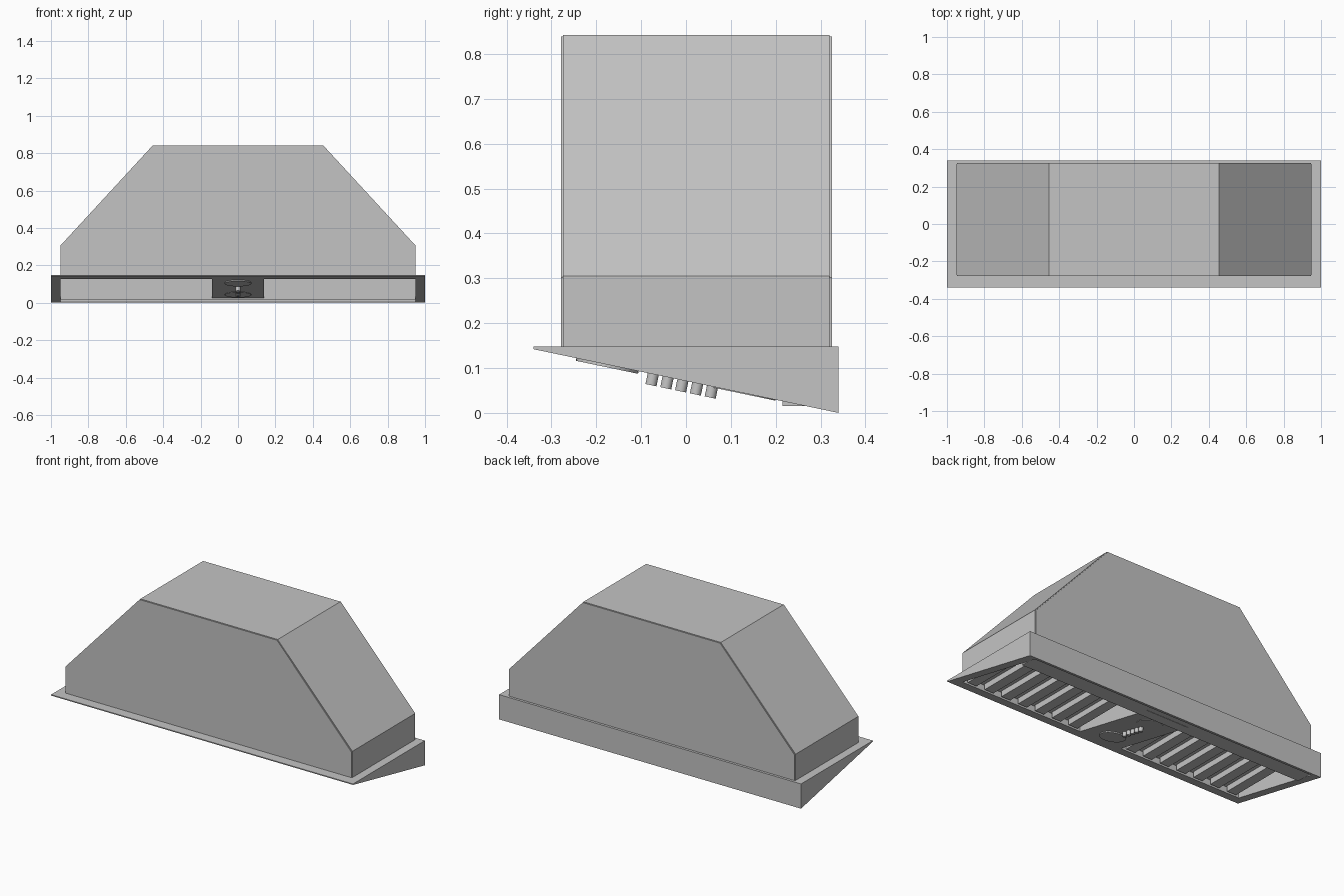
import bpy, bmesh, math
from mathutils import Matrix, Vector

if "Cube" in bpy.data.objects:
    bpy.data.objects.remove(bpy.data.objects["Cube"])

steel = bpy.data.materials.new("brushed_grey")
steel.diffuse_color = (0.55, 0.55, 0.55, 1)
steel.use_nodes = True
steel.node_tree.nodes["Principled BSDF"].inputs["Base Color"].default_value = steel.diffuse_color

X, Y = 1.0, 0.34                 # half size of the rim
IX, IY0, IY1 = 0.95, -0.274, 0.32  # opening inside the rim
RIM_TOP, PAN_Z = 0.148, 0.165
SLOPE = 0.142 / 0.68


def slope_z(y):
    """Height of the slanted underside."""
    return SLOPE * (Y - y)


def make(name, verts, faces):
    bm = bmesh.new()
    vs = [bm.verts.new(v) for v in verts]
    for f in faces:
        bm.faces.new([vs[i] for i in f])
    bmesh.ops.recalc_face_normals(bm, faces=bm.faces)
    return finish(name, bm)


def finish(name, bm):
    me = bpy.data.meshes.new(name)
    bm.to_mesh(me)
    bm.free()
    me.materials.append(steel)
    ob = bpy.data.objects.new(name, me)
    bpy.context.collection.objects.link(ob)
    return ob


def box(name, x0, x1, y0, y1, z0, z1):
    bm = bmesh.new()
    bmesh.ops.create_cube(bm, size=1)
    for v in bm.verts:
        v.co = Vector((x1 if v.co.x > 0 else x0, y1 if v.co.y > 0 else y0, z1 if v.co.z > 0 else z0))
    return finish(name, bm)


def prism(name, profile, y0, y1, caps=True, open_edge=None):
    """Extrude an x-z profile along y."""
    n = len(profile)
    verts = [(x, y, z) for y in (y0, y1) for x, z in profile]
    faces = [(i, (i + 1) % n, (i + 1) % n + n, i + n) for i in range(n) if i != open_edge]
    if caps:
        faces += [tuple(range(n)), tuple(range(n, 2 * n))]
    return make(name, verts, faces)


def disc(name, y, radius, depth, verts, sink=0.0):
    """Cylinder standing out at right angles from the slanted underside."""
    bm = bmesh.new()
    bmesh.ops.create_cone(bm, cap_ends=True, segments=verts, radius1=radius, radius2=radius, depth=depth)
    tilt = Matrix.Rotation(-math.atan(SLOPE), 4, 'X')
    normal = tilt @ Vector((0, 0, -1))
    centre = Vector((0, y, slope_z(y))) + normal * (depth / 2 - sink)
    bmesh.ops.transform(bm, matrix=Matrix.Translation(centre) @ tilt, verts=bm.verts)
    for f in bm.faces:
        f.smooth = len(f.verts) == 4
    for e in bm.edges:
        e.smooth = all(len(f.verts) == 4 for f in e.link_faces)
    return finish(name, bm)


# Hood canopy: wrapped sheet with a front and back panel
canopy = [(-IX, RIM_TOP), (-IX, 0.305), (-0.455, 0.842), (0.455, 0.842), (IX, 0.305), (IX, RIM_TOP)]
prism("canopy_wrap", canopy, IY0, IY1, open_edge=5)
panel = [(x * 0.996, z - 0.003 if z > 0.2 else z) for x, z in canopy]
prism("front_panel", panel, IY0 - 0.005, IY0)
prism("back_panel", panel, IY1, IY1 + 0.005)

# Rim: ring with a flat top and a slanted underside
outer = [(-X, -Y), (X, -Y), (X, Y), (-X, Y)]
inner = [(-IX, IY0), (IX, IY0), (IX, IY1), (-IX, IY1)]
verts = [(x, y, RIM_TOP) for x, y in outer + inner]
verts += [(x, y, slope_z(y)) for x, y in outer + inner]
faces = []
for i in range(4):
    j = (i + 1) % 4
    faces += [(i, j, j + 4, i + 4), (i + 8, j + 8, j + 12, i + 12),
              (i, j, j + 8, i + 8), (i + 4, j + 4, j + 12, i + 12)]
make("rim", verts, faces)

# Ceiling of the recess and the drip tray along the back
box("recess_ceiling", -IX, IX, IY0, IY1, PAN_Z, PAN_Z + 0.004)
TRAY = 0.215
box("drip_tray", -IX, IX, TRAY, IY1 - 0.001, 0.015, PAN_Z)

# Baffle filters on both sides of the control housing
HALF, COUNT = 0.14, 7
pitch = (IX - HALF) / COUNT
for side in (-1, 1):
    for i in range(COUNT):
        c = side * (HALF + pitch * (i + 0.5))
        box("baffle_slat", c - 0.03, c + 0.03, IY0 + 0.01, TRAY, 0.131, PAN_Z)

# Control housing following the slope
verts = [(x, y, z) for x in (-HALF, HALF)
         for y, z in ((IY0, slope_z(IY0)), (TRAY + 0.06, slope_z(TRAY + 0.06)),
                      (TRAY + 0.06, PAN_Z), (IY0, PAN_Z))]
make("control_housing", verts, [(0, 1, 2, 3), (4, 5, 6, 7), (0, 1, 5, 4),
                                (1, 2, 6, 5), (2, 3, 7, 6), (3, 0, 4, 7)])

# Lamps and control knobs
disc("front_lamp", -0.175, 0.071, 0.012, 32, 0.006)
disc("back_lamp", 0.13, 0.071, 0.008, 32, 0.006)
for i in range(5):
    disc("knob", -0.073 + 0.033 * i, 0.0125, 0.027, 20, 0.002)
